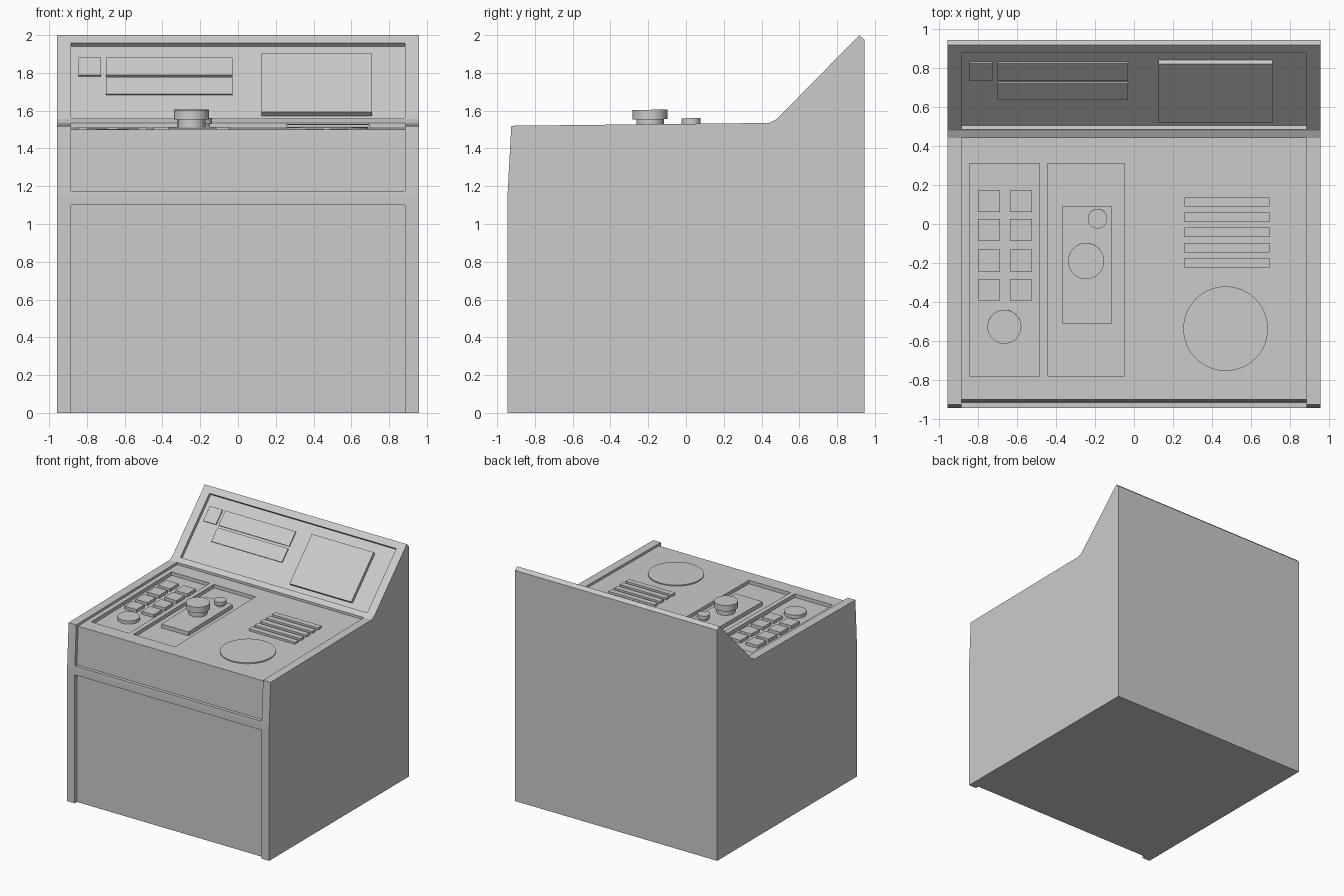
import bpy
from math import hypot

if "Cube" in bpy.data.objects:
    bpy.data.objects.remove(bpy.data.objects["Cube"], do_unlink=True)

grey = bpy.data.materials.new("light_grey")
grey.use_nodes = True
grey.diffuse_color = (0.6, 0.6, 0.6, 1)
grey.node_tree.nodes["Principled BSDF"].inputs["Base Color"].default_value = (0.6, 0.6, 0.6, 1)

INNER = 0.885   # half width between the side walls
TRAY = 0.03     # depth of the sunken trays


def deck(y):
    """Height of the gently rising control deck."""
    return 1.5 + 0.011 * (y + 0.9)


def prism(name, profile, x0, x1):
    """Extrude a (y, z) outline, given anticlockwise, from x0 to x1."""
    n = len(profile)
    verts = [(x, y, z) for x in (x0, x1) for y, z in profile]
    faces = [list(range(n))[::-1], list(range(n, 2 * n))]
    faces += [(i, (i + 1) % n, n + (i + 1) % n, n + i) for i in range(n)]
    mesh = bpy.data.meshes.new(name)
    mesh.from_pydata(verts, [], faces)
    mesh.materials.append(grey)
    ob = bpy.data.objects.new(name, mesh)
    bpy.context.collection.objects.link(ob)
    return ob


def deck_block(name, x0, x1, y0, y1, low, high):
    """Block that follows the deck, with heights measured from it."""
    return prism(name, [(y0, deck(y0) + low), (y1, deck(y1) + low),
                        (y1, deck(y1) + high), (y0, deck(y0) + high)], x0, x1)


def deck_disc(name, x, y, radius, low, high, sides=32):
    bpy.ops.mesh.primitive_cylinder_add(
        vertices=sides, radius=radius, depth=high - low,
        location=(x, y, deck(y) + (low + high) / 2), rotation=(0.011, 0, 0))
    ob = bpy.context.object
    ob.name = name
    ob.data.materials.append(grey)
    bpy.ops.object.shade_smooth_by_angle()


# Sloping display: floor of its recess, and plates standing out of it
BOTTOM, TOP = (0.505, 1.54), (0.896, 1.94)
DY, DZ = TOP[0] - BOTTOM[0], TOP[1] - BOTTOM[1]
LEN = hypot(DY, DZ)


def display_plate(name, x0, x1, z0, z1, thick):
    def point(z, out):
        y = BOTTOM[0] + (z - BOTTOM[1]) * DY / DZ
        return (y - out * DZ / LEN, z + out * DY / LEN)
    prism(name, [point(z0, thick), point(z0, -0.005),
                 point(z1, -0.005), point(z1, thick)], x0, x1)


# Cabinet with its recesses cut out
cabinet = prism("cabinet", [(-0.945, 0), (0.945, 0), (0.945, 1.975), (0.918, 2.0),
                            (0.48, 1.555), (0.44, 1.535), (-0.925, 1.52),
                            (-0.945, 1.15)], -0.957, 0.957)
cutters = [
    prism("lower_front_cutter", [(-1.1, -0.1), (-0.915, -0.1), (-0.915, 1.1), (-1.1, 1.1)],
          -INNER, INNER),
    prism("deck_cutter", [(-1.1, 1.175), (-0.915, 1.175), (-0.9, deck(-0.9)),
                          (0.44, deck(0.44)), (0.44, 1.6), (-1.1, 1.6)], -INNER, INNER),
    prism("display_cutter", [(0.465, 1.58), BOTTOM, TOP, (0.856, 1.98)], -INNER, INNER),
    deck_block("button_tray_cutter", -0.845, -0.485, -0.78, 0.31, -TRAY, 0.1),
    deck_block("knob_tray_cutter", -0.445, -0.05, -0.78, 0.31, -TRAY, 0.1),
]
for cutter in cutters:
    cut = cabinet.modifiers.new(cutter.name, "BOOLEAN")
    cut.operation = "DIFFERENCE"
    cut.solver = "EXACT"
    cut.object = cutter
bpy.context.view_layer.update()
graph = bpy.context.evaluated_depsgraph_get()
cabinet_mesh = bpy.data.meshes.new_from_object(cabinet.evaluated_get(graph))
cabinet.modifiers.clear()
cabinet.data = cabinet_mesh
for cutter in cutters:
    bpy.data.objects.remove(cutter, do_unlink=True)

# Display plates
display_plate("indicator_plate", -0.845, -0.725, 1.782, 1.874, 0.01)
display_plate("upper_readout", -0.7, -0.03, 1.782, 1.874, 0.01)
display_plate("lower_readout", -0.7, -0.03, 1.682, 1.768, 0.01)
display_plate("screen", 0.125, 0.71, 1.573, 1.883, 0.027)

# Keypad: two columns of square buttons and a round one
for row, y in enumerate((0.117, -0.03, -0.187, -0.337)):
    for side, x in (("right", -0.744), ("left", -0.58)):
        deck_block(f"button_{side}_{row + 1}", x - 0.057, x + 0.057,
                   y - 0.056, y + 0.056, -TRAY - 0.005, -0.005)
deck_disc("round_button", -0.665, -0.527, 0.087, -TRAY - 0.005, -0.002)

# Knob plate with a large and a small knob
deck_block("knob_plate", -0.37, -0.113, -0.51, 0.09, -TRAY - 0.005, 0.003)
deck_disc("large_knob_stem", -0.246, -0.19, 0.073, 0, 0.05)
deck_disc("large_knob_cap", -0.246, -0.19, 0.093, 0.046, 0.097)
deck_disc("small_knob_stem", -0.187, 0.027, 0.035, 0, 0.025)
deck_disc("small_knob_cap", -0.187, 0.027, 0.05, 0.02, 0.05)

# Vent bars and round speaker plate
for i in range(5):
    y = 0.113 - i * 0.078
    deck_block(f"vent_bar_{i + 1}", 0.258, 0.695, y - 0.024, y + 0.024, -0.005, 0.018)
deck_disc("speaker_plate", 0.47, -0.537, 0.217, -0.005, 0.009, 48)
